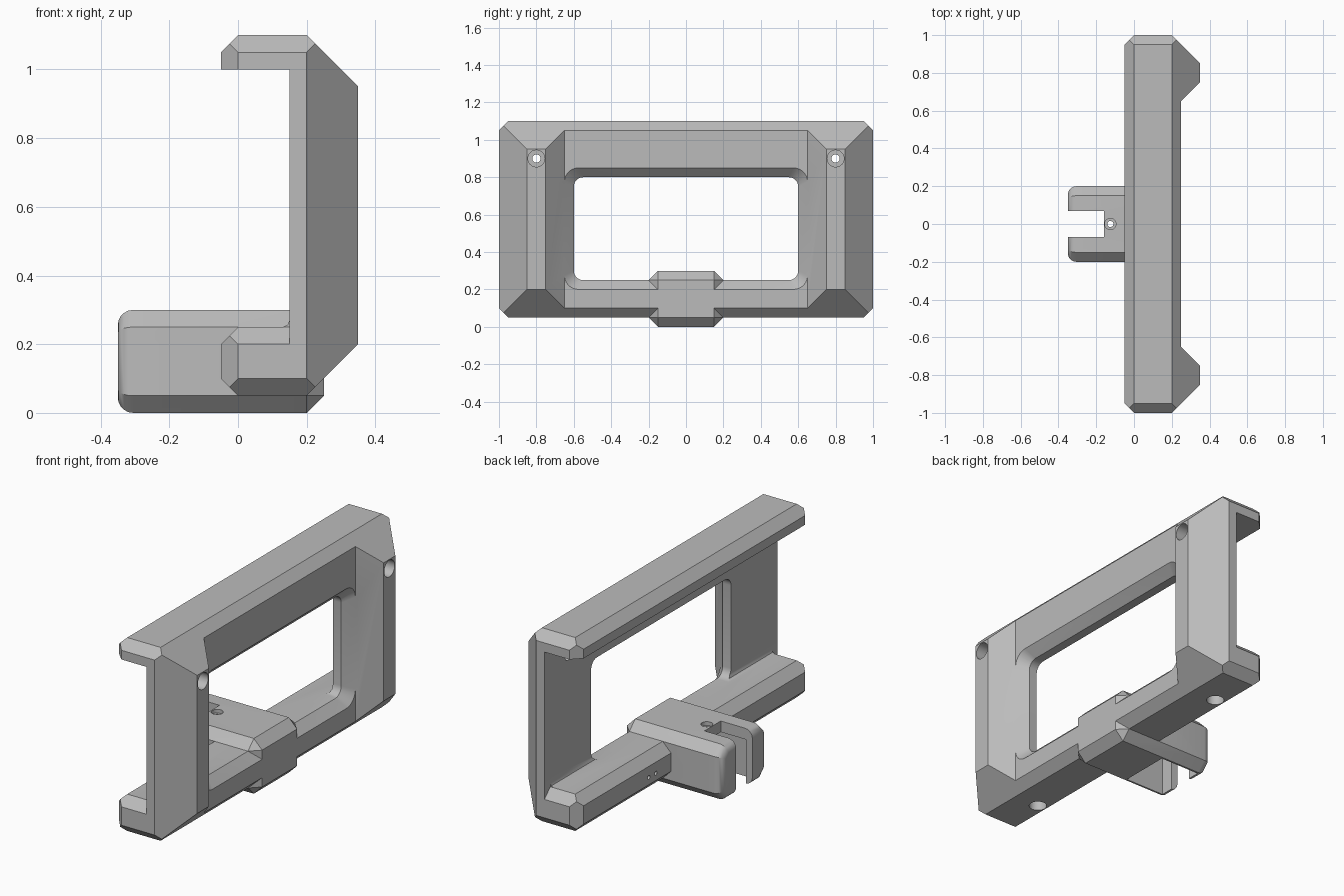
import bpy, bmesh, math
from mathutils import Vector

cube = bpy.data.objects.get("Cube")
if cube:
    bpy.data.objects.remove(cube, do_unlink=True)

grey = bpy.data.materials.new("plain grey")
grey.use_nodes = True
grey.diffuse_color = (0.5, 0.5, 0.5, 1)
grey.node_tree.nodes["Principled BSDF"].inputs["Base Color"].default_value = (0.5, 0.5, 0.5, 1)


def make(name, bm):
    bmesh.ops.recalc_face_normals(bm, faces=bm.faces[:])
    mesh = bpy.data.meshes.new(name)
    bm.to_mesh(mesh)
    bm.free()
    mesh.materials.append(grey)
    obj = bpy.data.objects.new(name, mesh)
    bpy.context.collection.objects.link(obj)
    return obj


def box_mesh(lo, hi):
    bm = bmesh.new()
    bmesh.ops.create_cube(bm, size=1)
    for v in bm.verts:
        v.co = [a + (b - a) * (c + 0.5) for a, b, c in zip(lo, hi, v.co)]
    return bm


def hull(name, points):
    bm = bmesh.new()
    for p in points:
        bm.verts.new(p)
    bmesh.ops.convex_hull(bm, input=bm.verts[:])
    bmesh.ops.dissolve_limit(bm, angle_limit=0.01, verts=bm.verts[:], edges=bm.edges[:])
    return make(name, bm)


def prism(name, outline, place):
    """Extrude an outline; place maps (u, v, end) to a point, end being 0 or 1."""
    bm = bmesh.new()
    rings = [[bm.verts.new(place(u, v, e)) for u, v in outline] for e in (0, 1)]
    n = len(outline)
    for i in range(n):
        j = (i + 1) % n
        bm.faces.new((rings[0][i], rings[0][j], rings[1][j], rings[1][i]))
    for ring in rings:
        bm.faces.new(ring)
    return make(name, bm)


def rod(name, start, end, radius, sides=24):
    start, end = Vector(start), Vector(end)
    bm = bmesh.new()
    bmesh.ops.create_cone(bm, cap_ends=True, segments=sides, radius1=radius,
                          radius2=radius, depth=(end - start).length)
    turn = Vector((0, 0, 1)).rotation_difference(end - start)
    for v in bm.verts:
        v.co = turn @ v.co + (start + end) / 2
    return make(name, bm)


def combine(target, tool, operation="DIFFERENCE"):
    mod = target.modifiers.new(tool.name, "BOOLEAN")
    mod.operation, mod.solver, mod.object = operation, "EXACT", tool
    bpy.context.view_layer.objects.active = target
    bpy.ops.object.modifier_apply(modifier=mod.name)
    bpy.data.objects.remove(tool, do_unlink=True)


def rounded_rect(x, half_y, low, high, r, steps=6):
    pts = []
    for q, (sy, z) in enumerate(((1, high - r), (-1, high - r), (-1, low + r), (1, low + r))):
        for i in range(steps + 1):
            a = math.pi / 2 * (q + i / steps)
            pts.append((x, sy * (half_y - r) + r * math.cos(a), z + r * math.sin(a)))
    return pts


# Outer block with all its chamfers, each plane being normal . p = limit
bm = box_mesh((-0.05, -1, 0.05), (0.35, 1, 1.1))
planes = [((1, 0, 1), 1.3), ((1, 0, -1), 0.15), ((-1, 0, 1), 1.1), ((-1, 0, -1), -0.05)]
for s in (-1, 1):
    planes += [((1, s, 0), 1.2), ((-1, s, 0), 1.0), ((0, s, 1), 2.05), ((0, s, -1), 0.9)]
for normal, limit in planes:
    n = Vector(normal)
    bmesh.ops.bisect_plane(bm, geom=bm.verts[:] + bm.edges[:] + bm.faces[:], dist=1e-5,
                           plane_co=n * (limit / 2), plane_no=n, clear_outer=True)
    bmesh.ops.holes_fill(bm, edges=[e for e in bm.edges if e.is_boundary])
frame = make("bracket_frame", bm)

# Recess between the two front posts
combine(frame, prism("post_gap", [(0.25, -0.65), (0.4, -0.8), (0.4, 0.8), (0.25, 0.65)],
                     lambda u, v, e: (u, v, e * 1.3)))

# Open channel under the top lip, with the sloped edge of the lower bar
channel = [(0.15, 1), (-0.2, 1), (-0.2, 0.05), (0, 0.25), (0.13, 0.25), (0.144, 0.256), (0.15, 0.27)]
combine(frame, prism("channel", channel, lambda u, v, e: (u, 2.4 * e - 1.2, v)))

# Sloped top ends of the lower bar
for s in (-1, 1):
    end = [(0.95, 0.25), (1.05, 0.15), (1.05, 0.3), (0.95, 0.3)]
    combine(frame, prism("bar_end", end, lambda u, v, e: (0.35 * e - 0.2, s * u, v)))

# Window with rounded corners and a flared front
combine(frame, hull("window", rounded_rect(0.1, 0.6, 0.25, 0.8, 0.05)
                    + rounded_rect(0.22, 0.6, 0.25, 0.8, 0.05)))
combine(frame, hull("window_flare", rounded_rect(0.2, 0.6, 0.25, 0.8, 0.05)
                    + rounded_rect(0.26, 0.66, 0.19, 0.86, 0.08)))

# Screw holes in posts, lower bar and bar back
for s in (-1, 1):
    combine(frame, rod("post_bore", (0.24, s * 0.8, 0.9), (0.4, s * 0.8, 0.9), 0.045))
    combine(frame, rod("post_hole", (0.1, s * 0.8, 0.9), (0.3, s * 0.8, 0.9), 0.022))
    combine(frame, rod("bar_bore", (0.05, s * 0.71, 0), (0.05, s * 0.71, 0.15), 0.045))
    for y in (0.33, 0.39):
        combine(frame, rod("pin_hole", (-0.1, s * y, 0.14), (0, s * y, 0.14), 0.011, 12))

# Clamp block: chamfered along its length, rounded at the free end
bm = box_mesh((-0.35, -0.2, 0), (0.25, 0.2, 0.3))


def at_tip(edge):
    return all(v.co.x < -0.349 for v in edge.verts)


bmesh.ops.bevel(bm, geom=[e for e in bm.edges if not at_tip(e)], offset=0.05,
                segments=1, affect="EDGES")
bmesh.ops.bevel(bm, geom=[e for e in bm.edges if at_tip(e)], offset=0.045,
                segments=5, profile=0.5, affect="EDGES")
clamp = make("clamp_block", bm)
combine(frame, clamp, "UNION")

# Clamp slot, wider pocket below it, and its screw hole
combine(frame, make("slot", box_mesh((-0.5, -0.07, -0.1), (-0.16, 0.07, 0.4))))
combine(frame, make("pocket", box_mesh((-0.31, -0.14, -0.1), (-0.07, 0.14, 0.24))))
combine(frame, rod("clamp_hole", (-0.125, 0, 0.2), (-0.125, 0, 0.4), 0.016))
combine(frame, rod("clamp_bore", (-0.125, 0, 0.28), (-0.125, 0, 0.4), 0.03))

# Smooth the rounded areas, keep the chamfers crisp
bpy.ops.object.select_all(action="DESELECT")
frame.select_set(True)
bpy.context.view_layer.objects.active = frame
bpy.ops.object.shade_smooth_by_angle(angle=math.radians(30))
